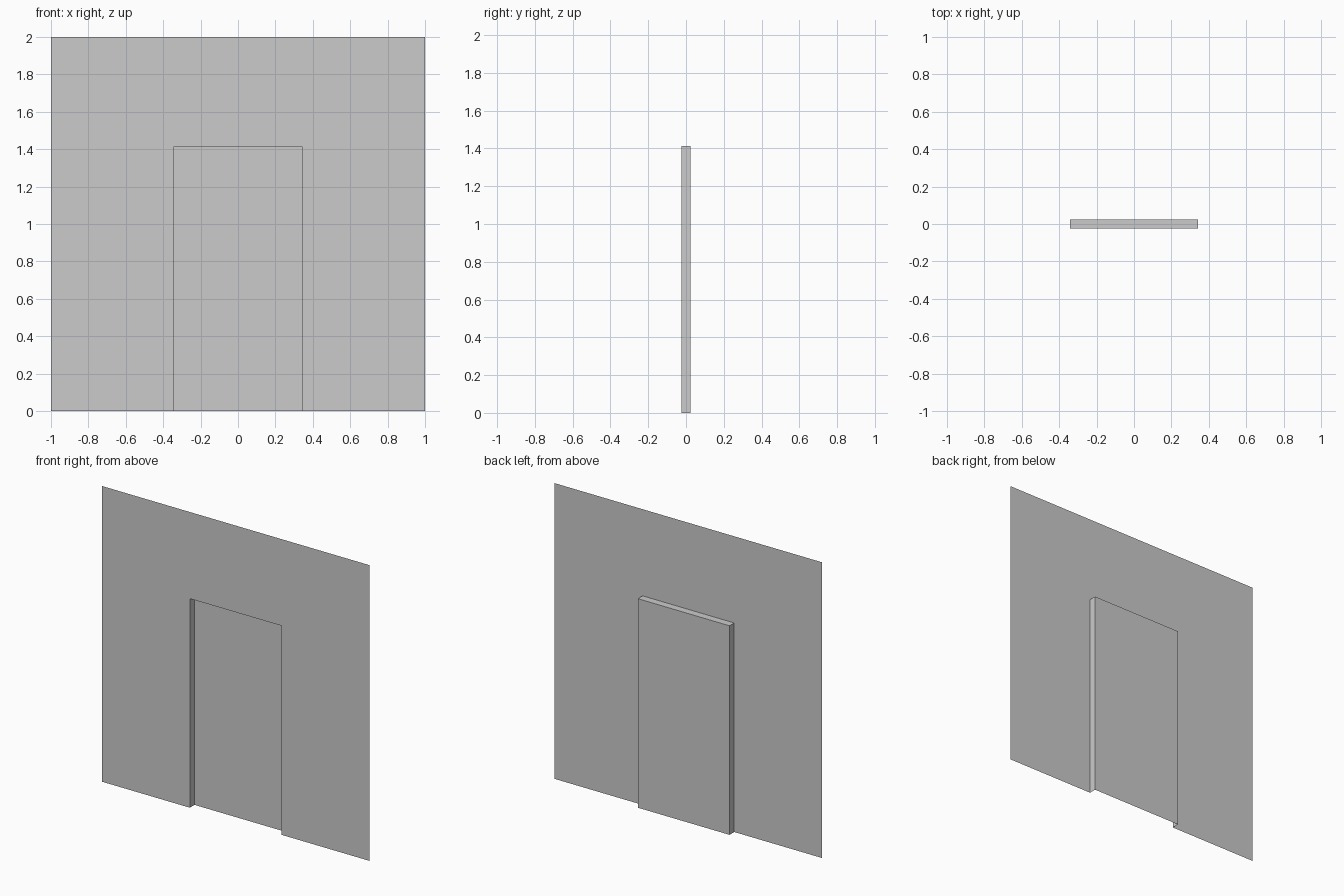
import bpy, bmesh

if "Cube" in bpy.data.objects:
    bpy.data.objects.remove(bpy.data.objects["Cube"])

HALF, TOP = 1.0, 2.0               # wall half width and height
DOOR, DOOR_TOP = 0.343, 1.414      # doorway half width and height
DEPTH = 0.05                       # recess depth towards the back
FRONT = -DEPTH / 2

bm = bmesh.new()

# Wall sheet as a grid: three columns, two rows, facing the front
xs, zs = (-HALF, -DOOR, DOOR, HALF), (0, DOOR_TOP, TOP)
grid = [[bm.verts.new((x, FRONT, z)) for x in xs] for z in zs]
cells = {}
for r in range(2):
    for c in range(3):
        cells[r, c] = bm.faces.new((grid[r][c], grid[r][c + 1],
                                    grid[r + 1][c + 1], grid[r + 1][c]))

# Push the door panel back, leaving jambs and a lintel
door = cells[0, 1]
rim = [e for e in door.edges if len(e.link_faces) == 2]
bmesh.ops.delete(bm, geom=[door], context='FACES_ONLY')
new = bmesh.ops.extrude_edge_only(bm, edges=rim)["geom"]
back = [g for g in new if isinstance(g, bmesh.types.BMVert)]
bmesh.ops.translate(bm, verts=back, vec=(0, DEPTH, 0))
bmesh.ops.contextual_create(bm, geom=back)

# Merge the coplanar wall cells so the wall stays one clean surface
seams = [e for e in bm.edges if len(e.link_faces) == 2
         and all(abs(v.co.y - FRONT) < 1e-5 for f in e.link_faces for v in f.verts)]
bmesh.ops.dissolve_edges(bm, edges=seams[:-1], use_verts=False)
bmesh.ops.recalc_face_normals(bm, faces=bm.faces[:])
bm.normal_update()
if next(f for f in bm.faces if abs(f.normal.y) > 0.9).normal.y > 0:
    bmesh.ops.reverse_faces(bm, faces=bm.faces[:])

mesh = bpy.data.meshes.new("wall_with_door_recess")
bm.to_mesh(mesh)
bm.free()
bpy.context.collection.objects.link(bpy.data.objects.new("wall_with_door_recess", mesh))
